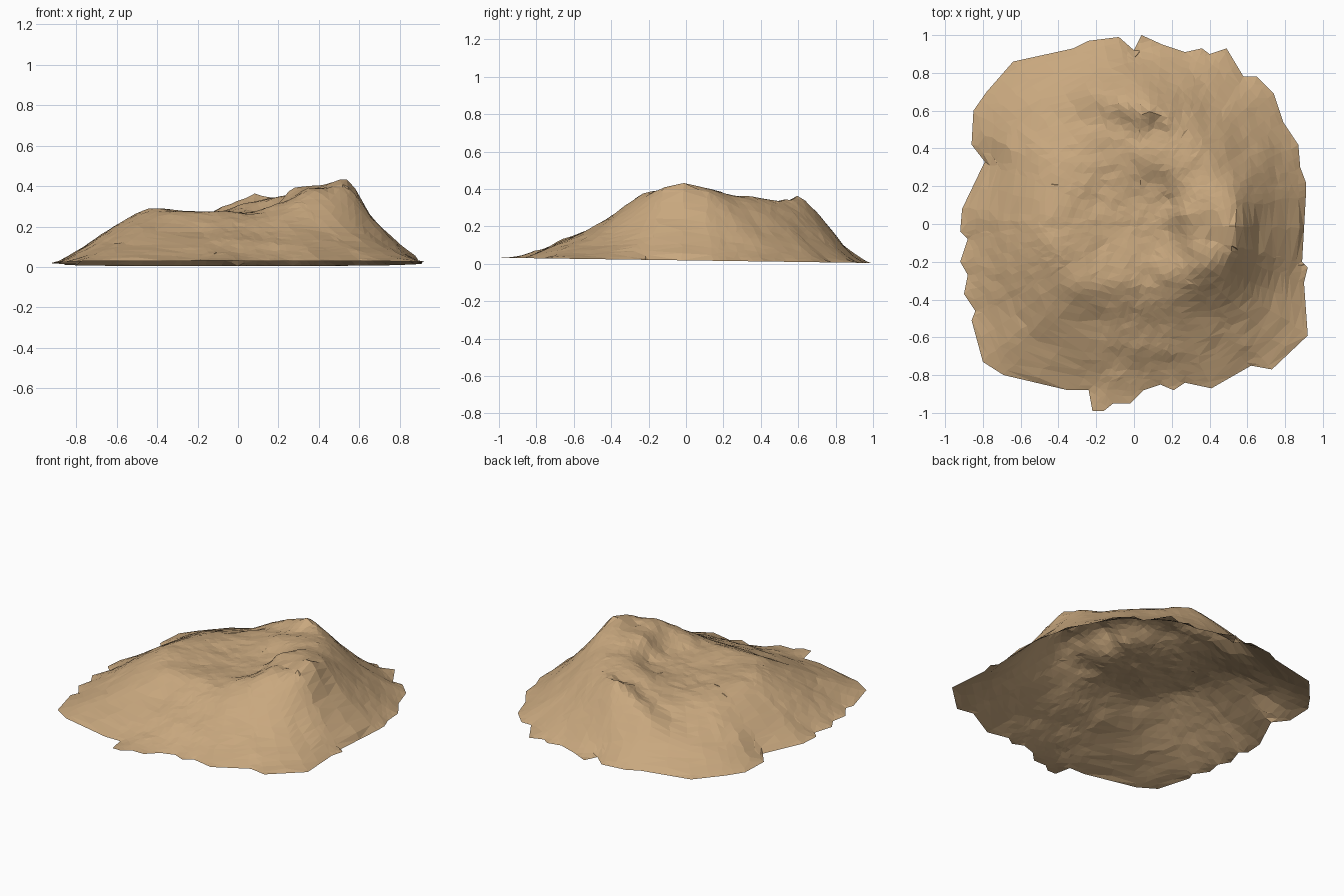
import bpy
import bmesh
import random
from mathutils import Vector, noise

random.seed(4)
default_cube = bpy.data.objects.get("Cube")
if default_cube:
    bpy.data.objects.remove(default_cube, do_unlink=True)

RINGS = 26

# Ragged ground outline, in hundredths, counter-clockwise from the east
outline = [
    (91, 15), (91, 22), (88, 30), (87, 42), (79, 54), (74, 69), (65, 78), (58, 78),
    (49, 93), (40, 90), (36, 93), (27, 91), (15, 95), (4, 100), (0, 92), (-8, 99),
    (-24, 97), (-32, 93), (-64, 86), (-78, 70), (-85, 60), (-86, 42), (-79, 33),
    (-91, 8), (-92, -4), (-88, -8), (-92, -20), (-88, -27), (-90, -37), (-84, -46),
    (-86, -51), (-80, -73), (-69, -80), (-35, -88), (-24, -88), (-22, -99),
    (-16, -99), (-11, -95), (-2, -95), (5, -88), (14, -85), (21, -88), (27, -84),
    (41, -87), (62, -75), (73, -77), (92, -59), (90, -31), (92, -23), (89, -20),
]

# Crest lines and valley lines: x, y, height in hundredths
main_ridge = [
    (-22, 69, 22), (-8, 65, 30), (8, 60, 37), (24, 50, 34), (36, 39, 34), (46, 27, 34),
    (53, 12, 39), (55, -2, 43), (54, -12, 40), (46, -20, 38), (34, -22, 38), (22, -25, 32),
    (8, -28, 27), (-8, -31, 27), (-22, -34, 27), (-36, -25, 28), (-45, -10, 29),
    (-58, 2, 22),
]
inner_wall_top = [(2, 33, 31), (14, 29, 33), (25, 19, 35), (26, 5, 39), (40, 3, 40)]
inner_wall_foot = [(-10, 28, 26), (8, 21, 27), (18, 12, 28), (18, -4, 28), (12, -16, 27)]
ridge_foot = [(-24, 59, 20), (-5, 54, 27), (12, 52, 30)]
west_shoulder = [(-44, 8, 28), (-41, 25, 26), (-34, 42, 23), (-40, 52, 18)]
south_ledge = [(-50, -50, 16), (-20, -50, 18), (10, -52, 18), (40, -50, 17)]
south_slope = [(-35, -72, 9), (0, -70, 11), (35, -70, 10)]
east_slope = [(66, -30, 17), (66, 0, 24), (64, 20, 24), (60, 40, 18)]
north_slope = [(40, 62, 18), (15, 72, 22), (-15, 78, 15), (-45, 68, 12)]
west_slope = [(-66, 40, 13), (-74, 10, 11), (-70, -20, 14), (-64, -45, 12)]
bowl = [(0, 5, 26), (-20, 10, 25), (-20, -15, 26)]
crags = [(28, -6, 36), (34, -13, 39), (42, -8, 37), (28, -17, 34)]


def resample(points, steps, closed=False):
    """Insert evenly spaced points between neighbours of a polyline."""
    points = [Vector(p) / 100 for p in points]
    followers = points[1:] + (points[:1] if closed else [])
    result = [a.lerp(b, k / steps) for a, b in zip(points, followers) for k in range(steps)]
    return result if closed else result + [points[-1]]


def ground_height(y):
    return 0.018 - 0.014 * y


def solve(matrix, values):
    """Gaussian elimination with pivoting."""
    n = len(values)
    rows = [list(row) + [v] for row, v in zip(matrix, values)]
    for i in range(n):
        pivot = max(range(i, n), key=lambda r: abs(rows[r][i]))
        rows[i], rows[pivot] = rows[pivot], rows[i]
        for r in range(i + 1, n):
            factor = rows[r][i] / rows[i][i]
            if factor:
                rows[r] = [a - factor * b for a, b in zip(rows[r], rows[i])]
    weights = [0.0] * n
    for i in reversed(range(n)):
        known = sum(rows[i][j] * weights[j] for j in range(i + 1, n))
        weights[i] = (rows[i][n] - known) / rows[i][i]
    return weights


# Smooth height surface through the outline, crests and valleys
shore = resample(outline, 2, closed=True)
samples = [Vector((p.x, p.y, ground_height(p.y))) for p in shore[::2]]
samples += resample(main_ridge, 2)
for line in (inner_wall_top, inner_wall_foot, ridge_foot, west_shoulder, south_ledge,
             south_slope, east_slope, north_slope, west_slope, bowl, crags):
    samples += resample(line, 1)
centres = [s.xy for s in samples]
weights = solve([[(a - b).length for b in centres] for a in centres], [s.z for s in samples])


def terrain_height(point):
    return sum(w * (point - c).length for w, c in zip(weights, centres))


# Mountain skin: rings shrinking from the shore to the middle
bm = bmesh.new()
rings = []
middle = Vector((0.05, 0.0))
for i in range(RINGS):
    t = i / RINGS
    ring = []
    for edge in shore:
        p = edge.lerp(middle, t)
        if i:
            shift = 0.012 * (1 - t)
            p += Vector((random.uniform(-shift, shift), random.uniform(-shift, shift)))
            rough = noise.fractal(Vector((p.x, p.y, 0)) * 7, 0.8, 2.0, 4)
            z = terrain_height(p) + 0.009 * rough * min(1, i / 4)
        else:
            z = ground_height(p.y)
        ring.append(bm.verts.new((p.x, p.y, max(z, 0.0))))
    rings.append(ring)

for outer, inner in zip(rings, rings[1:]):
    for k in range(len(outer)):
        n = (k + 1) % len(outer)
        bm.faces.new((outer[k], outer[n], inner[n], inner[k]))
top = bm.verts.new((middle.x, middle.y, terrain_height(middle)))
last = rings[-1]
for k in range(len(last)):
    bm.faces.new((last[k], last[(k + 1) % len(last)], top))

# Thin out the crowded middle and facet the surface
bmesh.ops.remove_doubles(bm, verts=[v for r in rings[1:] for v in r], dist=0.022)
bmesh.ops.triangulate(bm, faces=bm.faces[:])
bmesh.ops.recalc_face_normals(bm, faces=bm.faces[:])
if sum(f.normal.z for f in bm.faces) < 0:
    bmesh.ops.reverse_faces(bm, faces=bm.faces[:])

mesh = bpy.data.meshes.new("mountain")
bm.to_mesh(mesh)
bm.free()
mountain = bpy.data.objects.new("mountain", mesh)
bpy.context.collection.objects.link(mountain)

# Sandstone colour
sand = bpy.data.materials.new("sandstone")
sand.use_nodes = True
colour = (0.58, 0.39, 0.21, 1.0)
sand.diffuse_color = colour
sand.node_tree.nodes["Principled BSDF"].inputs["Base Color"].default_value = colour
mesh.materials.append(sand)
